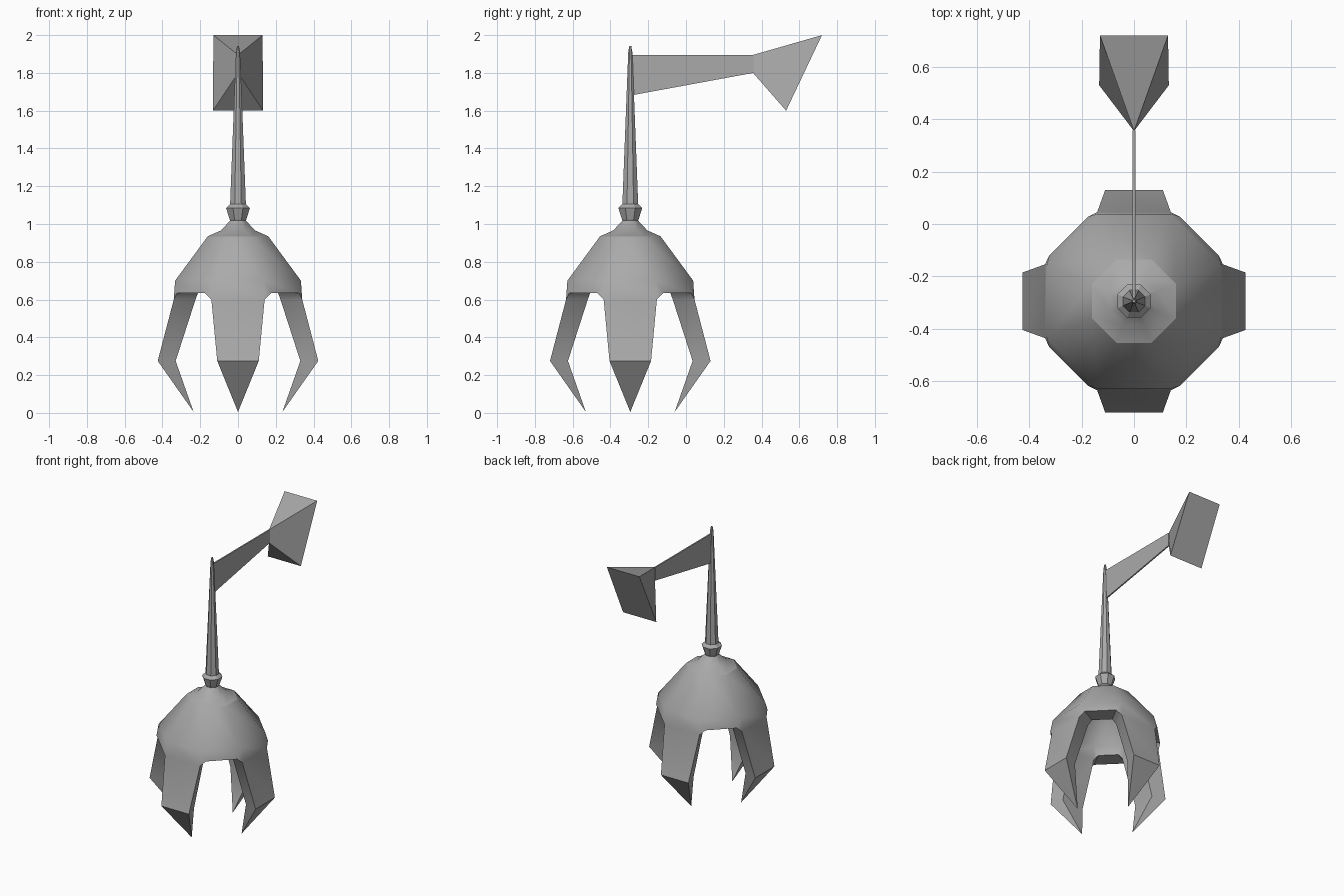
import bpy, bmesh, math
from mathutils import Matrix, Vector

cube = bpy.data.objects.get("Cube")
if cube:
    bpy.data.objects.remove(cube, do_unlink=True)

AXIS_Y = -0.295          # upright axis of the claw
OCT = math.tan(math.pi / 8)

grey = bpy.data.materials.new("plain_grey")
grey.use_nodes = True
grey.diffuse_color = (0.4, 0.4, 0.4, 1)
grey.node_tree.nodes["Principled BSDF"].inputs["Base Color"].default_value = (0.4, 0.4, 0.4, 1)


def finish(name, bm, y=0.0, smooth=None):
    bmesh.ops.remove_doubles(bm, verts=bm.verts, dist=0.0005)
    bmesh.ops.recalc_face_normals(bm, faces=bm.faces)
    mesh = bpy.data.meshes.new(name)
    bm.to_mesh(mesh)
    bm.free()
    mesh.materials.append(grey)
    obj = bpy.data.objects.new(name, mesh)
    obj.location.y = y
    bpy.context.collection.objects.link(obj)
    if smooth:
        bpy.ops.object.select_all(action='DESELECT')
        obj.select_set(True)
        bpy.context.view_layer.objects.active = obj
        bpy.ops.object.shade_smooth_by_angle(angle=math.radians(smooth))
    return obj


def add(bm, *points):
    bm.faces.new([bm.verts.new(p) for p in points])


def lathe(name, profile, smooth=None):
    """Eight-sided turned part; radii are measured to the flats."""
    bm = bmesh.new()
    rings = []
    for r, z in profile:
        c = r / math.cos(math.pi / 8)
        rings.append([bm.verts.new((c * math.cos((i + .5) * math.pi / 4),
                                    c * math.sin((i + .5) * math.pi / 4), z))
                      for i in range(8)])
    for low, high in zip(rings, rings[1:]):
        for i in range(8):
            j = (i + 1) % 8
            bm.faces.new((low[i], low[j], high[j], high[i]))
    bm.faces.new(rings[0][::-1])
    bm.faces.new(rings[-1])
    return finish(name, bm, AXIS_Y, smooth)


# Hollow dome with four prongs: one quarter, repeated around the axis
def pair(r, z, half=None):
    h = r * OCT if half is None else half
    return Vector((r, -h, z)), Vector((r, h, z))


turn = Matrix.Rotation(math.pi / 2, 3, 'Z')
outer = [pair(0.16, 0.935), pair(0.333, 0.70), pair(0.34, 0.60), pair(0.425, 0.275, 0.11)]
inner = [pair(0.10, 0.86), pair(0.225, 0.70), pair(0.225, 0.60), pair(0.33, 0.275, 0.085)]
tip = Vector((0.235, 0, 0.005))
rim_out = Vector((0.323, 0.176, 0.635)), Vector((0.176, 0.323, 0.635))
rim_in = Vector((0.212, 0.118, 0.635)), Vector((0.118, 0.212, 0.635))

bm = bmesh.new()
for wall, rim in ((outer, rim_out), (inner, rim_in)):
    # straight panels running down the prong, then the pointed end
    for top, low in zip(wall, wall[1:]):
        add(bm, top[0], low[0], low[1], top[1])
    add(bm, wall[3][0], tip, wall[3][1])
    # diagonal panel between two prongs
    near = [p[1] for p in wall]
    far = [turn @ p[0] for p in wall]
    add(bm, near[0], near[1], far[1], far[0])
    add(bm, near[1], rim[0], rim[1], far[1])
    add(bm, near[1], near[2], rim[0])
    add(bm, far[1], rim[1], far[2])

# underside of the rim
a, b = outer[2], inner[2]
add(bm, a[1], b[1], rim_in[0], rim_out[0])
add(bm, rim_out[0], rim_in[0], rim_in[1], rim_out[1])
add(bm, rim_out[1], rim_in[1], turn @ b[0], turn @ a[0])
# prong sides
for s in (0, 1):
    add(bm, outer[2][s], outer[3][s], inner[3][s], inner[2][s])
    add(bm, outer[3][s], tip, inner[3][s])
# inner ceiling and closed top
for wall in (outer, inner):
    centre = Vector((0, 0, wall[0][0].z))
    add(bm, centre, wall[0][0], wall[0][1])
    add(bm, centre, wall[0][1], turn @ wall[0][0])

quarter = bm.verts[:] + bm.edges[:] + bm.faces[:]
for k in (1, 2, 3):
    copy = bmesh.ops.duplicate(bm, geom=quarter)["geom"]
    bmesh.ops.rotate(bm, verts=[v for v in copy if isinstance(v, bmesh.types.BMVert)],
                     cent=(0, 0, 0), matrix=Matrix.Rotation(k * math.pi / 2, 3, 'Z'))
finish("claw_dome", bm, AXIS_Y, 38)

# Cap, collar and tapering spike
lathe("dome_cap", [(0.16, 0.935), (0.09, 0.966), (0.04, 1.02)], 38)
lathe("collar", [(0.04, 1.015), (0.046, 1.03), (0.063, 1.085), (0.042, 1.105)])
lathe("spike", [(0.042, 1.10), (0.012, 1.88), (0.011, 1.91), (0.005, 1.943)])

# Thin tail blade
bm = bmesh.new()
side = [(-0.295, 1.68), (0.357, 1.80), (0.357, 1.895), (-0.295, 1.895)]
t = 0.005
add(bm, *[(-t, y, z) for y, z in side])
add(bm, *[(t, y, z) for y, z in side])
for (y0, z0), (y1, z1) in zip(side, side[1:] + side[:1]):
    add(bm, (-t, y0, z0), (t, y0, z0), (t, y1, z1), (-t, y1, z1))
finish("tail_blade", bm)

# Wedge-shaped tail end spreading from the blade
bm = bmesh.new()
low, high = (0, 0.355, 1.80), (0, 0.355, 1.895)
bl, br = (-0.133, 0.53, 1.60), (0.133, 0.53, 1.60)
tl, tr = (-0.13, 0.72, 2.0), (0.13, 0.72, 2.0)
for face in ((high, tr, tl), (low, bl, br), (low, high, tl, bl),
             (high, low, br, tr), (bl, tl, tr, br)):
    add(bm, *face)
finish("tail_wedge", bm)
